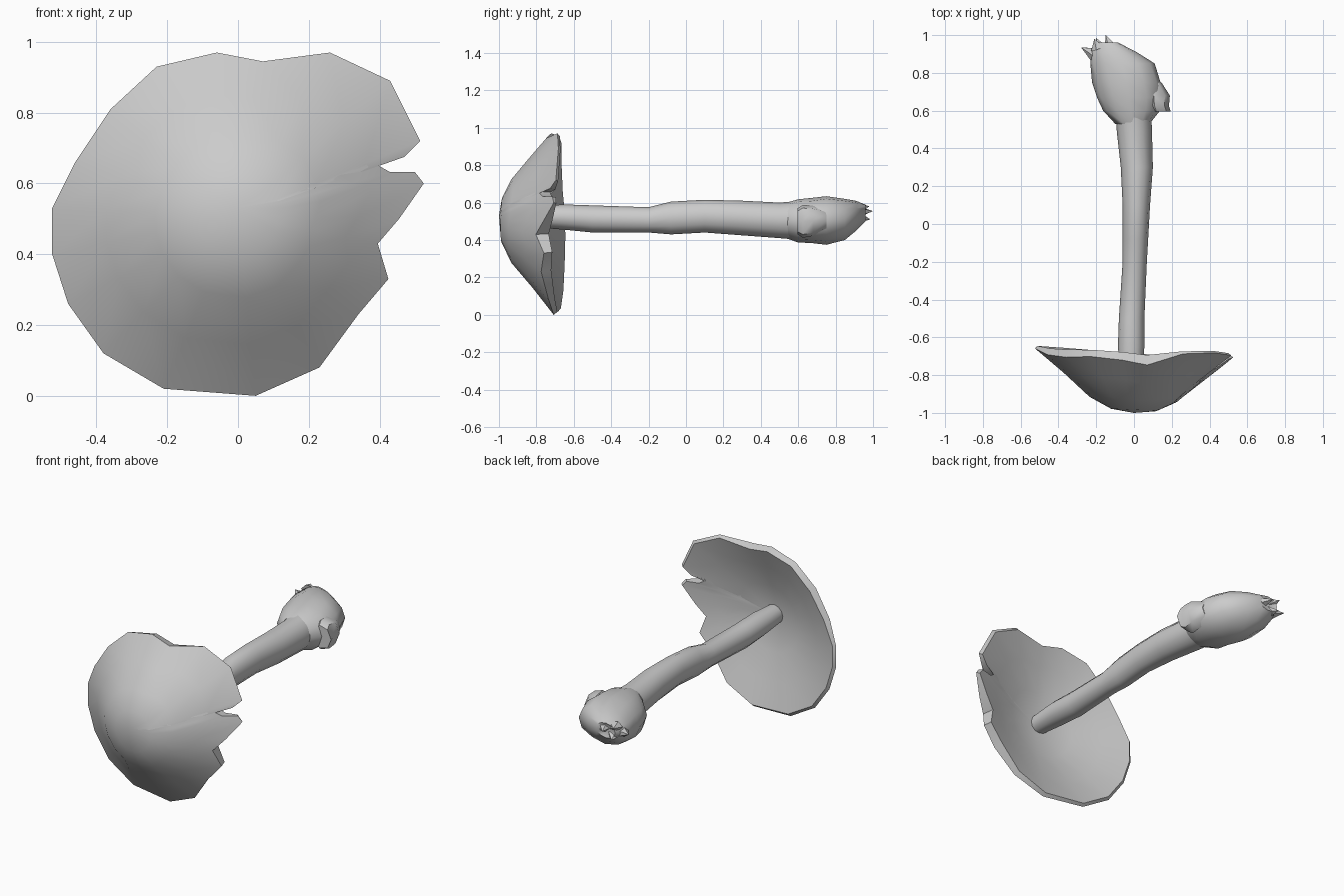
import bpy, bmesh, math, random
from mathutils import Vector

if "Cube" in bpy.data.objects:
    bpy.data.objects.remove(bpy.data.objects["Cube"])

random.seed(4)


def loft(name, rings, angle=50, tips=(None, None)):
    """Bridge rings of equal size; close each end with a tip or an n-gon."""
    bm = bmesh.new()
    loops = [[bm.verts.new(p) for p in ring] for ring in rings]
    n = len(loops[0])
    for a, b in zip(loops, loops[1:]):
        for i in range(n):
            j = (i + 1) % n
            bm.faces.new((a[i], a[j], b[j], b[i]))
    for loop, tip in ((loops[0], tips[0]), (loops[-1], tips[1])):
        if tip is None:
            bm.faces.new(loop)
        else:
            t = bm.verts.new(tip)
            for i in range(n):
                bm.faces.new((loop[i], loop[(i + 1) % n], t))
    bmesh.ops.recalc_face_normals(bm, faces=bm.faces)
    mesh = bpy.data.meshes.new(name)
    bm.to_mesh(mesh)
    bm.free()
    ob = bpy.data.objects.new(name, mesh)
    bpy.context.collection.objects.link(ob)
    bpy.context.view_layer.objects.active = ob
    ob.select_set(True)
    bpy.ops.object.shade_smooth_by_angle(angle=math.radians(angle))
    ob.select_set(False)
    return ob


def interp(table, d):
    for (a, u), (b, v) in zip(table, table[1:]):
        if d <= b:
            return u + (v - u) * (d - a) / (b - a)
    return table[-1][1]


# Cap: torn rim outline (x, z), starting at the split on the right
rim = [(.525, .60), (.50, .632), (.43, .632), (.38, .66), (.47, .675),
       (.515, .72), (.43, .89), (.26, .97), (.07, .945), (-.06, .97),
       (-.23, .93), (-.36, .81), (-.46, .66), (-.525, .53), (-.525, .40),
       (-.48, .26), (-.38, .12), (-.21, .02), (.05, 0), (.23, .08),
       (.34, .23), (.425, .33), (.395, .43), (.455, .50)]
CX, CZ = 0, .51
OUTER = [(0, -1), (.12, -.985), (.24, -.925), (.38, -.80), (.525, -.685), (.60, -.66)]
INNER = [(0, -.825), (.15, -.80), (.30, -.75), (.45, -.69), (.60, -.645)]


def cap_ring(t, table):
    ring = []
    for x, z in rim:
        dx, dz = x - CX, z - CZ
        r = math.hypot(dx, dz)
        # inner rings relax toward a circle so the tears fade out
        k = t * ((1 - t) * .5 / r + t) if t < .95 else t
        px, pz = CX + dx * k, CZ + dz * k
        y = interp(table, r * k) - .05 * px + .02 * (pz - .5)
        ring.append((px, y, pz))
    return ring


rings = [cap_ring(t, OUTER) for t in (.24, .46, .72, 1)]
rings += [cap_ring(t, INNER) for t in (.97, .7, .4)]
loft("mushroom_cap", rings, 50, ((0, -1, .53), (0, -.825, CZ)))


# Stem and root bulb sections: y, x min, x max, z min, z max
def sections(rows, n, jitter=0):
    out = []
    for y, x0, x1, z0, z1 in rows:
        ring = []
        for i in range(n):
            a = 2 * math.pi * i / n
            s = 1 - random.random() * jitter
            ring.append(((x0 + x1) / 2 + (x1 - x0) / 2 * math.cos(a) * s, y,
                         (z0 + z1) / 2 + (z1 - z0) / 2 * math.sin(a) * s))
        out.append(ring)
    return out


stem = [(-.83, -.07, .04, .47, .58), (-.65, -.085, .055, .455, .59),
        (-.5, -.08, .055, .44, .585), (-.2, -.06, .068, .44, .575),
        (-.08, -.06, .075, .43, .605), (.1, -.06, .085, .44, .615),
        (.3, -.07, .1, .425, .61), (.5, -.092, .095, .41, .60),
        (.62, -.10, .09, .40, .61)]
loft("stem", sections(stem, 12))

bulb = [(.53, -.10, .085, .41, .60), (.60, -.17, .14, .385, .62),
        (.67, -.205, .16, .38, .625), (.75, -.225, .145, .37, .64),
        (.85, -.24, .115, .40, .625), (.91, -.235, .02, .45, .61),
        (.96, -.21, -.08, .50, .59)]
loft("root_bulb", sections(bulb, 12, .05), 50, (None, (-.16, .94, .55)))

# Side knob on the bulb
knob = [(.595, .07, .195, .43, .57), (.625, .06, .185, .41, .59),
        (.68, .05, .19, .42, .585), (.75, .04, .145, .45, .56)]
loft("bulb_knob", sections(knob, 7), 50)

# Broken root stubs around the torn end
for i, (base, tip) in enumerate([((-.21, .90, .53), (-.28, .935, .545)),
                                 ((-.12, .93, .55), (-.15, 1.0, .555)),
                                 ((-.19, .93, .57), (-.21, .98, .58)),
                                 ((-.18, .93, .52), (-.20, .985, .51))]):
    b, t = Vector(base), Vector(tip)
    q = (t - b).to_track_quat('Z', 'Y')
    ring = [b + q @ Vector((.04 * math.cos(a), .03 * math.sin(a), 0))
            for a in (k * 2 * math.pi / 5 for k in range(5))]
    loft(f"root_stub_{i + 1}", [ring], 30, (None, t))
